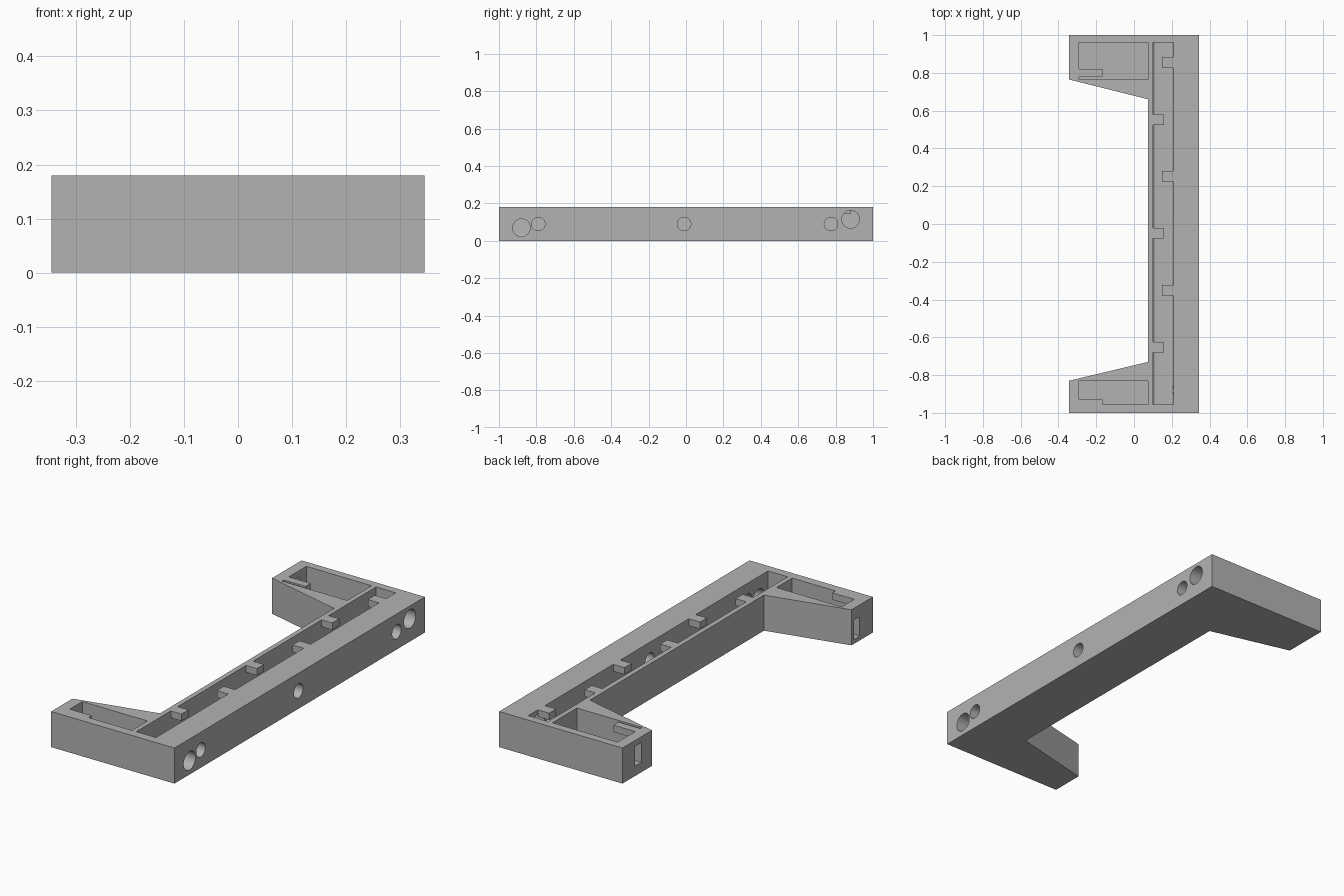
import bpy
import bmesh
import math
from mathutils import Matrix

HEIGHT = 0.18
FLOOR = 0.02

if "Cube" in bpy.data.objects:
    bpy.data.objects.remove(bpy.data.objects["Cube"], do_unlink=True)

grey = bpy.data.materials.new("plain grey")
grey.use_nodes = True
colour = (0.45, 0.45, 0.45, 1)
grey.diffuse_color = colour
grey.node_tree.nodes["Principled BSDF"].inputs["Base Color"].default_value = colour


def finish(bm, name):
    bmesh.ops.recalc_face_normals(bm, faces=bm.faces)
    mesh = bpy.data.meshes.new(name)
    bm.to_mesh(mesh)
    bm.free()
    mesh.materials.append(grey)
    obj = bpy.data.objects.new(name, mesh)
    bpy.context.collection.objects.link(obj)
    return obj


def prism(name, outline, z0, z1):
    bm = bmesh.new()
    face = bm.faces.new([bm.verts.new((x, y, z0)) for x, y in outline])
    new = bmesh.ops.extrude_face_region(bm, geom=[face])["geom"]
    verts = [v for v in new if isinstance(v, bmesh.types.BMVert)]
    bmesh.ops.translate(bm, verts=verts, vec=(0, 0, z1 - z0))
    return finish(bm, name)


def box(name, x0, x1, y0, y1, z0, z1):
    return prism(name, [(x0, y0), (x1, y0), (x1, y1), (x0, y1)], z0, z1)


def bore(name, y, z, radius):
    # Cylinder along x through the outer wall of the spine
    bm = bmesh.new()
    bmesh.ops.create_cone(bm, cap_ends=True, segments=48, radius1=radius,
                          radius2=radius, depth=0.22,
                          matrix=Matrix.Translation((0.28, y, z))
                          @ Matrix.Rotation(math.pi / 2, 4, 'Y'))
    return finish(bm, name)


# Frame: long spine with two tapered arms
frame = prism("frame", [(-0.345, -1), (0.345, -1), (0.345, 1), (-0.345, 1),
                        (-0.345, 0.765), (0.075, 0.66), (0.075, -0.73),
                        (-0.345, -0.83)], 0, HEIGHT)

# Channel along the spine, with rounded lower edges
channel = box("channel_cutter", 0.10, 0.21, -0.955, 0.96, FLOOR, 0.3)
bm = bmesh.new()
bm.from_mesh(channel.data)
low = [e for e in bm.edges if all(v.co.z < 0.1 for v in e.verts)
       and abs(e.verts[0].co.x - e.verts[1].co.x) < 0.001]
bmesh.ops.bevel(bm, geom=low, offset=0.015, segments=5, profile=0.5, affect='EDGES')
bm.to_mesh(channel.data)
bm.free()

# Arm pockets, end slots and bores
cutters = [
    channel,
    box("back_pocket_cutter", -0.29, 0.075, 0.765, 0.96, FLOOR, 0.3),
    box("front_pocket_cutter", -0.29, 0.075, -0.955, -0.83, FLOOR, 0.3),
    box("back_slot_cutter", -0.4, -0.27, 0.85, 0.90, 0.05, 0.15),
    box("front_slot_cutter", -0.4, -0.27, -0.895, -0.85, FLOOR + 0.002, 0.12),
    bore("front_cable_hole_cutter", -0.88, 0.07, 0.047),
    bore("back_cable_hole_cutter", 0.88, 0.115, 0.047),
]
for y in (-0.79, -0.01, 0.775):
    cutters.append(bore("screw_hole_cutter", y, 0.09, 0.036))

for cutter in cutters:
    cutter.hide_render = True
    mod = frame.modifiers.new("cut", 'BOOLEAN')
    mod.operation = 'DIFFERENCE'
    mod.solver = 'EXACT'
    mod.object = cutter

# Bake the cuts and remove the cutters
bpy.context.view_layer.update()
graph = bpy.context.evaluated_depsgraph_get()
baked = bpy.data.meshes.new_from_object(frame.evaluated_get(graph))
frame.modifiers.clear()
frame.data = baked
for cutter in cutters:
    bpy.data.objects.remove(cutter, do_unlink=True)

bpy.ops.object.select_all(action='DESELECT')
frame.select_set(True)
bpy.context.view_layer.objects.active = frame
bpy.ops.object.shade_smooth_by_angle(angle=math.radians(30))

# Retaining tabs, alternating along the channel
TAB = HEIGHT - 0.035
for y in (-0.35, 0.253, 0.855):
    box("outer_tab", 0.147, 0.21, y - 0.028, y + 0.028, TAB, HEIGHT)
for y in (-0.652, -0.05, 0.553):
    box("inner_tab", 0.10, 0.16, y - 0.028, y + 0.028, TAB, HEIGHT)

# Tabs inside the arm pockets
box("back_pocket_tab", -0.29, -0.168, 0.78, 0.82, TAB, HEIGHT)
box("front_pocket_tab", -0.29, -0.168, -0.955, -0.93, TAB, HEIGHT)
